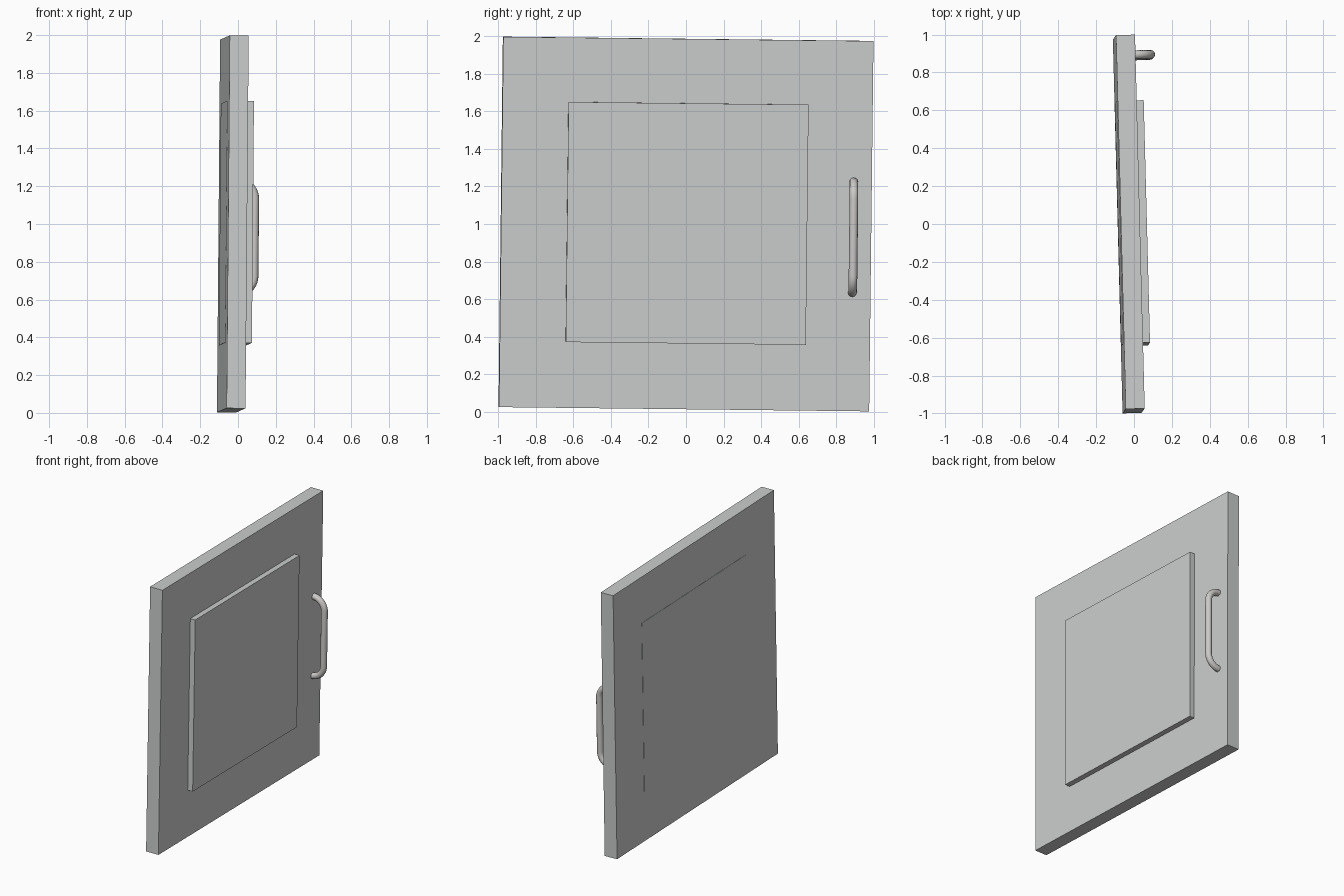
import bpy, math
from mathutils import Matrix, Vector

if "Cube" in bpy.data.objects:
    bpy.data.objects.remove(bpy.data.objects["Cube"])

# slightly tilted frame shared by all parts
ey = Vector((-0.026, 1, -0.0115)).normalized()
ez = Vector((0.0085, 0.012, 1))
ez = (ez - ez.dot(ey) * ey).normalized()
ex = ey.cross(ez)
tilt = Matrix((ex, ey, ez)).transposed().to_4x4()
frame = Matrix.Translation((-0.0275, 0, 1.0)) @ tilt


def material(name, rgb):
    m = bpy.data.materials.new(name)
    m.diffuse_color = (*rgb, 1)
    m.use_nodes = True
    m.node_tree.nodes["Principled BSDF"].inputs["Base Color"].default_value = m.diffuse_color
    return m


door_grey = material("door grey", (0.60, 0.61, 0.61))
handle_grey = material("handle grey", (0.60, 0.59, 0.58))


def box(name, centre, size, mat):
    bpy.ops.mesh.primitive_cube_add(size=1)
    ob = bpy.context.object
    ob.name = name
    ob.data.transform(Matrix.Translation(centre) @ Matrix.Diagonal((*size, 1)))
    ob.data.materials.append(mat)
    ob.matrix_world = frame
    return ob


# door slab, and raised panel passing through it (a hair proud at the back)
box("door_slab", (0, 0, 0), (0.10, 1.974, 1.974), door_grey)
box("raised_panel", (0.019, 0.004, 0.004), (0.142, 1.28, 1.28), door_grey)

# handle: straight bar with quarter-circle ends meeting the door
hy, hz, half, rad, base, tube = 0.89, -0.06, 0.295, 0.09, 0.048, 0.023
arc = [(base + rad * math.sin(a), half - rad + rad * math.cos(a))
       for a in (math.pi / 2 * i / 10 for i in range(11))]
path = arc + [(x, -z) for x, z in reversed(arc)]
cu = bpy.data.curves.new("handle", 'CURVE')
cu.dimensions = '3D'
cu.bevel_depth = tube
cu.bevel_resolution = 4
cu.use_fill_caps = True
sp = cu.splines.new('POLY')
sp.points.add(len(path) - 1)
for p, (x, z) in zip(sp.points, path):
    p.co = (x, hy, hz + z, 1)
handle = bpy.data.objects.new("handle", cu)
bpy.context.collection.objects.link(handle)
cu.materials.append(handle_grey)
handle.matrix_world = frame
bpy.ops.object.select_all(action='DESELECT')
handle.select_set(True)
bpy.context.view_layer.objects.active = handle
bpy.ops.object.convert(target='MESH')
bpy.ops.object.shade_smooth_by_angle(angle=math.radians(40))
